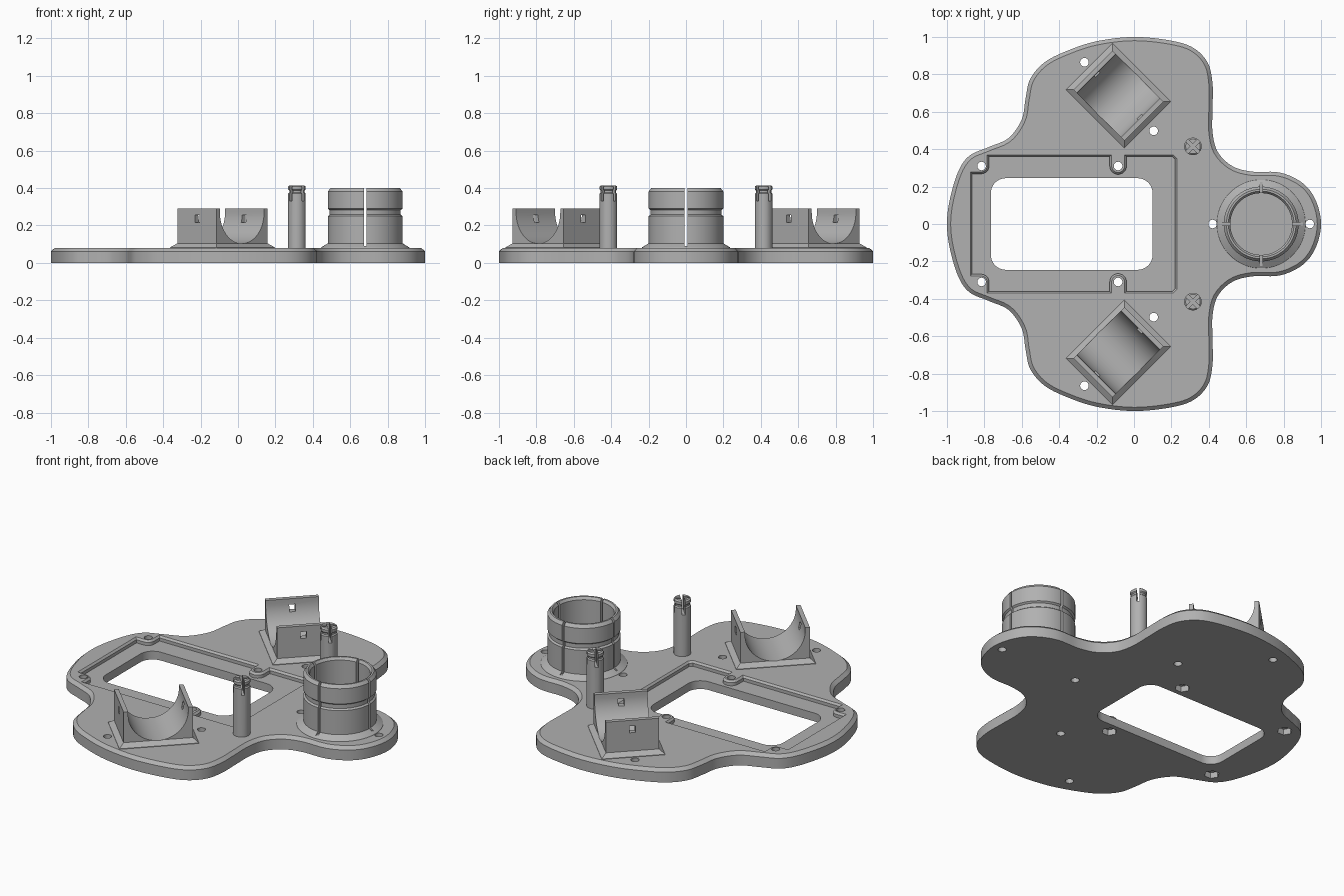
import bpy, bmesh, math
from mathutils import Vector, Matrix

if "Cube" in bpy.data.objects:
    bpy.data.objects.remove(bpy.data.objects["Cube"])

grey = bpy.data.materials.new("plain_grey")
grey.use_nodes = True
GREY = (0.44, 0.44, 0.44, 1)
grey.diffuse_color = GREY
grey.node_tree.nodes["Principled BSDF"].inputs["Base Color"].default_value = GREY


# --- outlines (counter-clockwise lists of 2D points) ---
def arc(cx, cy, r, start, end, n):
    angles = [math.radians(start + (end - start) * i / n) for i in range(n + 1)]
    return [(cx + r * math.cos(a), cy + r * math.sin(a)) for a in angles]


def circle(r, n=32, cx=0, cy=0):
    return arc(cx, cy, r, 0, 360, n)[:-1]


def rounded_rect(w, d, r=0, cx=0, cy=0):
    if not r:
        return [(cx + x * w / 2, cy + y * d / 2) for x, y in ((-1, -1), (1, -1), (1, 1), (-1, 1))]
    points = []
    for i, (sx, sy) in enumerate(((1, 1), (-1, 1), (-1, -1), (1, -1))):
        points += arc(cx + sx * (w / 2 - r), cy + sy * (d / 2 - r), r, 90 * i, 90 * i + 90, 8)
    return points


def mirrored(half):
    return half + [(x, -y) for x, y in reversed(half) if abs(y) > 1e-6]


def smooth_loop(points, steps=6):
    pts, out = [Vector(p) for p in points], []
    for i in range(len(pts)):
        a, b, c, d = (pts[(i + k) % len(pts)] for k in (-1, 0, 1, 2))
        for s in range(steps):
            t = s / steps
            out.append(0.5 * (2 * b + (c - a) * t + (2 * a - 5 * b + 4 * c - d) * t * t
                              + (3 * b - a - 3 * c + d) * t ** 3))
    return out


def offset(outline, dist):
    pts, out = [Vector(p) for p in outline], []
    for i, p in enumerate(pts):
        e1, e2 = (p - pts[i - 1]).normalized(), (pts[(i + 1) % len(pts)] - p).normalized()
        n1, n2 = Vector((e1.y, -e1.x)), Vector((e2.y, -e2.x))
        out.append(p + (n1 + n2) * dist / (1 + n1.dot(n2)))
    return out


# --- solids ---
def loft(name, outline, levels, matrix=Matrix()):
    """Stack the outline at each (height, outward offset) and cap both ends."""
    bm = bmesh.new()
    rings = [[bm.verts.new((p.x, p.y, z)) for p in offset(outline, d)] for z, d in levels]
    n = len(outline)
    for low, high in zip(rings, rings[1:]):
        for i in range(n):
            j = (i + 1) % n
            bm.faces.new((low[i], low[j], high[j], high[i]))
    bm.faces.new(rings[0][::-1])
    bm.faces.new(rings[-1])
    bm.transform(matrix)
    mesh = bpy.data.meshes.new(name)
    bm.to_mesh(mesh)
    bm.free()
    mesh.materials.append(grey)
    obj = bpy.data.objects.new(name, mesh)
    bpy.context.collection.objects.link(obj)
    return obj


def cut(obj, outline, levels, matrix=Matrix()):
    cutter = loft("cutter", outline, levels, matrix)
    mod = obj.modifiers.new("cut", 'BOOLEAN')
    mod.operation, mod.solver, mod.object = 'DIFFERENCE', 'EXACT', cutter
    mesh = bpy.data.meshes.new_from_object(
        obj.evaluated_get(bpy.context.evaluated_depsgraph_get()))
    obj.modifiers.clear()
    obj.data = mesh
    bpy.data.objects.remove(cutter)


def finish(obj, location=(0, 0, 0), angle=0):
    obj.location = location
    obj.rotation_euler.z = math.radians(angle)
    bpy.ops.object.select_all(action='DESELECT')
    obj.select_set(True)
    bpy.context.view_layer.objects.active = obj
    bpy.ops.object.shade_smooth_by_angle(angle=math.radians(28))


TOP = 0.08
SINK = TOP - 0.003

# Lobed base plate with a chamfered upper rim
half = [(1, 0), (0.97, 0.13), (0.9, 0.22), (0.78, 0.275), (0.63, 0.28), (0.525, 0.31),
        (0.448, 0.385), (0.42, 0.49), (0.42, 0.62), (0.42, 0.75), (0.395, 0.86), (0.32, 0.94),
        (0.2, 0.98), (0, 1), (-0.2, 0.977), (-0.36, 0.925), (-0.48, 0.863), (-0.555, 0.775),
        (-0.58, 0.67), (-0.6, 0.56), (-0.67, 0.46), (-0.78, 0.41), (-0.88, 0.365),
        (-0.94, 0.28), (-0.985, 0.13), (-1, 0)]
plate = loft("base_plate", smooth_loop(mirrored(half)), [(0, 0), (0.062, 0), (TOP, -0.02)])

# Shallow recess that steps around the screw bosses, then the window
recess = [(0.22, 0), (0.22, 0.345), (0.205, 0.36)]
recess += [(-0.04, 0.36)] + arc(-0.085, 0.31, 0.045, 0, -180, 12) + [(-0.13, 0.36)]
recess += [(-0.775, 0.36)] + arc(-0.817, 0.31, 0.042, 0, -90, 6) + [(-0.865, 0.268)]
cut(plate, mirrored(recess), [(0.05, 0), (0.069, 0), (0.082, 0.012)])
cut(plate, rounded_rect(0.865, 0.49, 0.08, -0.333), [(-0.1, 0), (0.2, 0)])

# Screw holes with nut pockets beneath, and mounting holes
screws = [(-0.815, 0.31), (-0.085, 0.31)]
mounts = [(-0.265, 0.865), (0.105, 0.498)]
for side in (1, -1):
    for x, y in screws + mounts:
        cut(plate, circle(0.023, 20, x, side * y), [(-0.1, 0), (0.2, 0)])
    for x, y in screws:
        cut(plate, circle(0.042, 6, x, side * y), [(-0.1, 0), (0.035, 0)])
for x in (0.42, 0.94):
    cut(plate, circle(0.023, 20, x), [(-0.1, 0), (0.2, 0)])
finish(plate)

# Split ring collar with flared foot, outer groove and four slits
collar = loft("ring_collar", circle(0.2, 64),
              [(SINK, 0.038), (0.083, 0.035), (0.105, 0), (0.25, 0), (0.258, -0.01),
               (0.282, -0.01), (0.29, 0), (0.382, 0), (0.4, -0.014)])
cut(collar, circle(0.165, 64), [(0, 0), (0.385, 0), (0.402, 0.012)])
for size in ((0.6, 0.014), (0.014, 0.6)):
    cut(collar, rounded_rect(*size), [(0.09, 0), (0.5, 0)])
finish(collar, (0.68, 0, 0))

for side, label in ((1, "back"), (-1, "front")):
    # Snap peg with a crossed slot in its head
    peg = loft(label + "_snap_peg", circle(0.047, 32),
               [(SINK, 0), (0.37, 0), (0.376, -0.006), (0.386, -0.006), (0.392, 0),
                (0.408, 0), (0.415, -0.008)])
    for size in ((0.2, 0.018), (0.018, 0.2)):
        cut(peg, rounded_rect(*size), [(0.33, 0), (0.5, 0)])
    finish(peg, (0.315, side * 0.415, 0), 45)

    # Cradle block with flared foot, round trough and strap holes
    cradle = loft(label + "_cradle", rounded_rect(0.385, 0.295),
                  [(SINK, 0.028), (0.083, 0.028), (0.105, 0), (0.29, 0)])
    trough = arc(0, 0, 0.167, 180, 360, 32) + [(0.167, 0.1), (-0.167, 0.1)]
    lay = Matrix.Translation((0, 0, 0.27)) @ Matrix.Rotation(math.radians(90), 4, 'X')
    cut(cradle, trough, [(-0.4, 0), (0.4, 0)], lay)
    cut(cradle, rounded_rect(0.6, 0.034), [(0.215, 0), (0.255, 0)])
    finish(cradle, (-0.083, side * 0.686, 0), -45 * side)
